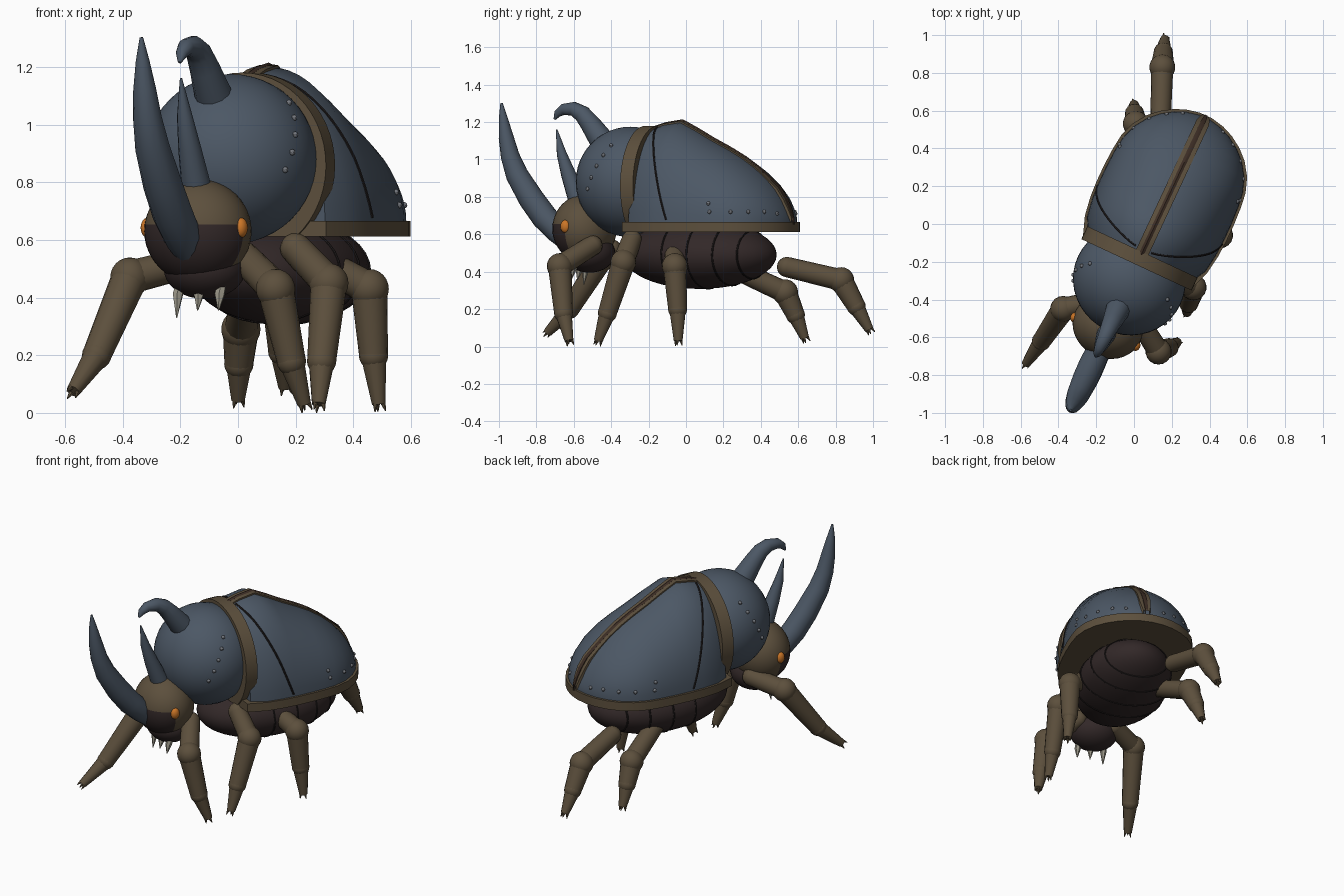
import bpy, bmesh, math
from mathutils import Matrix, Vector

if "Cube" in bpy.data.objects:
    bpy.data.objects.remove(bpy.data.objects["Cube"])

# Body frame: u across, v towards the tail, turned 25 degrees from the grid
BODY = Matrix.Translation((0.03, -0.18, 0)) @ Matrix.Rotation(math.radians(-25), 4, 'Z')
WORLD = Matrix.Identity(4)


def mat(name, r, g, b):
    m = bpy.data.materials.new(name)
    m.diffuse_color = (r, g, b, 1)
    m.use_nodes = True
    m.node_tree.nodes["Principled BSDF"].inputs["Base Color"].default_value = m.diffuse_color
    return m


BLUE = mat("slate blue shell", 0.072, 0.096, 0.130)
BROWN = mat("brown chitin", 0.108, 0.079, 0.046)
DARK = mat("dark underside", 0.032, 0.021, 0.021)
SEAM = mat("dark seam", 0.045, 0.026, 0.018)
LINE = mat("groove black", 0.015, 0.012, 0.012)
ORANGE = mat("amber eye", 0.60, 0.18, 0.02)
FANG = mat("pale fang", 0.33, 0.31, 0.25)
RIVET = mat("grey rivet", 0.17, 0.18, 0.20)


def finish(name, bm, mats, frame=BODY, rule=None):
    bmesh.ops.recalc_face_normals(bm, faces=bm.faces)
    for f in bm.faces:
        f.smooth = True
        if rule:
            f.material_index = rule(f.calc_center_median())
    for e in bm.edges:
        if len(e.link_faces) == 2 and e.calc_face_angle() > math.radians(40):
            e.smooth = False
    bm.transform(frame)
    me = bpy.data.meshes.new(name)
    bm.to_mesh(me)
    bm.free()
    for m in mats:
        me.materials.append(m)
    ob = bpy.data.objects.new(name, me)
    bpy.context.collection.objects.link(ob)
    return ob


def ball(bm, c, r, seg=24, rings=16):
    r = r if isinstance(r, tuple) else (r, r, r)
    bmesh.ops.create_uvsphere(bm, u_segments=seg, v_segments=rings, radius=1,
                              matrix=Matrix.Translation(c) @ Matrix.Diagonal((*r, 1)))


def tube(bm, pts, radii, sides=12):
    pts = [Vector(p) for p in pts]
    n, rings = None, []
    for i, p in enumerate(pts):
        t = (pts[min(i + 1, len(pts) - 1)] - pts[max(i - 1, 0)]).normalized()
        n = (n - t * n.dot(t)).normalized() if n else t.orthogonal().normalized()
        b = t.cross(n)
        rings.append([bm.verts.new(p + radii[i] * (n * math.cos(a) + b * math.sin(a)))
                      for a in (2 * math.pi * k / sides for k in range(sides))])
    for r0, r1 in zip(rings, rings[1:]):
        for k in range(sides):
            j = (k + 1) % sides
            bm.faces.new((r0[k], r0[j], r1[j], r1[k]))
    bm.faces.new(rings[0])
    bm.faces.new(rings[-1])


def prism(name, pts, offset, m):
    bm = bmesh.new()
    f = bm.faces.new([bm.verts.new(p) for p in pts])
    ext = bmesh.ops.extrude_face_region(bm, geom=[f])['geom']
    bmesh.ops.translate(bm, vec=offset, verts=[g for g in ext if isinstance(g, bmesh.types.BMVert)])
    return finish(name, bm, [m])


# Wing shell: arched sections (v, half width, height) above the rim
ST = [(0, .30, .50), (.08, .345, .525), (.18, .36, .54), (.27, .365, .495), (.36, .365, .445),
      (.46, .36, .395), (.54, .35, .35), (.62, .322, .295), (.69, .275, .235), (.74, .222, .18),
      (.78, .16, .12), (.805, .10, .065), (.82, .03, .02)]


def section(v):
    v = min(max(v, 0), .82)
    for (v0, w0, h0), (v1, w1, h1) in zip(ST, ST[1:]):
        if v <= v1:
            t = (v - v0) / (v1 - v0)
            return w0 + t * (w1 - w0), h0 + t * (h1 - h0)


def surf(v, a):
    w, h = section(v)
    return Vector((w * math.cos(a), v, .66 + h * math.sin(a)))


bm = bmesh.new()
N = 28
rows = [[bm.verts.new(surf(s[0], math.pi * k / N)) for k in range(N + 1)] for s in ST]
for r0, r1 in zip(rows, rows[1:]):
    for k in range(N):
        bm.faces.new((r0[k], r0[k + 1], r1[k + 1], r1[k]))
bm.faces.new(rows[0])
bm.faces.new(rows[-1])
finish("wing_shell", bm, [BLUE])

# Flat rim under the shell
side = [(s[1] * 1.02 + .006, s[0] + .012 * s[0] / .82) for s in ST]
side[0] = (.318, -.03)
outline = [(u, v, .612) for u, v in side] + [(-u, v, .612) for u, v in reversed(side)]
prism("shell_rim", outline, (0, 0, .053), BROWN)

# Collar between shell and thorax
arc = [math.radians(-50 + 280 * k / 40) for k in range(41)]
prism("collar", [(.322 * math.cos(a), -.04, .858 + .322 * math.sin(a)) for a in arc], (0, .075, 0), BROWN)

# Seam down the middle of the shell
for name, w, lift, m in (("seam_border", .036, .010, BROWN), ("seam_centre", .013, .015, SEAM)):
    bm = bmesh.new()
    pr = []
    for v, _, h in ST:
        ww = min(w, w * (.4 + h * 6))
        pr.append([bm.verts.new((x, v + (lift if v > .7 else 0), .66 + h + dz))
                   for x, dz in ((-ww, -.03), (-ww, lift * .6), (0, lift), (ww, lift * .6), (ww, -.03))])
    for a, b in zip(pr, pr[1:]):
        for k in range(4):
            bm.faces.new((a[k], a[k + 1], b[k + 1], b[k]))
    finish(name, bm, [m])

# Curved grooves on the shell sides
bm = bmesh.new()
for s in (1, -1):
    path = []
    for k in range(15):
        t = k / 14
        p = surf(.05 + .20 * t ** 1.3, math.radians(82 - 80 * t))
        path.append((s * p.x, p.y, p.z))
    tube(bm, path, [.006] * 15, 6)
finish("shell_grooves", bm, [LINE])

# Thorax dome
bm = bmesh.new()
ball(bm, (0, -.13, .88), (.30, .29, .295), 40, 24)
finish("thorax", bm, [BLUE])

# Rivets on thorax and shell
bm = bmesh.new()
for s in (1, -1):
    for u, v, z in ((.235, -.138, 1.085), (.27, -.17, 1.03), (.293, -.205, .97),
                    (.295, -.237, .905), (.286, -.27, .84)):
        d = Vector((u, v + .13, z - .88)).normalized()
        ball(bm, (s * d.x * .30, -.13 + d.y * .292, .88 + d.z * .297), .011, 8, 6)
    for v, z in ((.49, .765), (.50, .72), (.61, .72), (.69, .72), (.75, .72), (.79, .71)):
        p = surf(v, math.asin(min(.95, (z - .66) / section(v)[1])))
        ball(bm, (s * p.x, p.y, p.z), .011, 8, 6)
finish("rivets", bm, [RIVET])

# Abdomen with segment lines
bm = bmesh.new()
ball(bm, (0, .28, .49), (.28, .435, .182), 36, 24)
finish("abdomen", bm, [DARK])
bm = bmesh.new()
for v in (.18, .33, .47, .59):
    k = math.sqrt(1 - ((v - .28) / .435) ** 2)
    tube(bm, [(.28 * k * math.cos(a), v, .49 + .182 * k * math.sin(a))
              for a in (2 * math.pi * i / 32 for i in range(33))], [.005] * 33, 6)
finish("abdomen_lines", bm, [LINE])

# Head with dark face, chin, fangs and eyes
bm = bmesh.new()
ball(bm, (0, -.40, .63), (.19, .168, .182), 36, 24)
finish("head", bm, [BROWN, DARK], rule=lambda c: int(c.z < .645 and c.y < -.42))
bm = bmesh.new()
ball(bm, (.01, -.365, .50), (.145, .135, .105))
finish("chin", bm, [DARK])
bm = bmesh.new()
for u, tip in ((-.065, .33), (.015, .355), (.095, .355)):
    tube(bm, [(u, -.41, .44), (u, -.425, .41), (u, -.435, tip)], [.017, .019, .002], 6)
finish("fangs", bm, [FANG])
bm = bmesh.new()
for s in (1, -1):
    ball(bm, (s * .18, -.43, .642), (.022, .027, .034), 16, 12)
finish("eyes", bm, [ORANGE])

# Horns, given as centreline (v, z, radius)
HORNS = {
    "front_horn": [(-.50, .56, .05), (-.545, .61, .066), (-.63, .69, .07), (-.71, .79, .068), (-.795, .92, .06),
                   (-.835, 1.02, .05), (-.858, 1.12, .04), (-.875, 1.22, .024), (-.885, 1.302, .006)],
    "brow_horn": [(-.42, .75, .055), (-.445, .81, .050), (-.49, .92, .040), (-.53, 1.03, .027), (-.56, 1.16, .004)],
    "thorax_horn": [(-.25, 1.05, .07), (-.30, 1.11, .065), (-.365, 1.195, .053), (-.41, 1.245, .046),
                    (-.46, 1.27, .039), (-.52, 1.268, .03), (-.555, 1.245, .021), (-.572, 1.215, .006)]}
for name, path in HORNS.items():
    bm = bmesh.new()
    tube(bm, [(.01, v, z) for v, z, _ in path], [p[2] for p in path], 12)
    finish(name, bm, [BLUE])

# Legs in a walking pose: hip, knee, ankle and foot tip in grid positions
LEGS = {
    "front_leg_left": [(-.18, -.40, .52), (-.375, -.45, .47), (-.49, -.62, .20), (-.572, -.74, .075)],
    "front_leg_right": [(.02, -.50, .54), (.13, -.675, .43), (.185, -.655, .18), (.23, -.625, .03)],
    "middle_leg_right": [(.20, -.29, .57), (.315, -.335, .45), (.29, -.42, .18), (.28, -.47, .03)],
    "hind_leg_right": [(.33, -.06, .50), (.455, -.06, .43), (.47, -.045, .20), (.488, -.042, .03)],
    "middle_leg_left": [(.03, .27, .41), (.01, .53, .29), (.003, .585, .17), (.0, .635, .045)],
    "hind_leg_left": [(.14, .54, .425), (.15, .83, .355), (.155, .91, .215), (.163, .98, .09)]}
for name, pts in LEGS.items():
    hip, knee, ankle, tip = (Vector(p) for p in pts)
    bm = bmesh.new()
    ball(bm, hip, .054, 16, 10)
    tube(bm, [hip, knee], [.054, .058], 16)
    ball(bm, knee, .069, 18, 12)
    tube(bm, [knee, ankle], [.063, .05], 16)
    ball(bm, ankle, .051, 16, 10)
    tube(bm, [ankle, tip], [.046, .024], 12)
    d = (tip - ankle).normalized()
    n = d.orthogonal().normalized()
    for k in range(3):  # claws
        o = Matrix.Rotation(2 * math.pi * k / 3, 3, d) @ n
        tube(bm, [tip + o * .012 - d * .02, tip + o * .022 + d * .025], [.014, .002], 6)
    finish(name, bm, [BROWN], WORLD)
